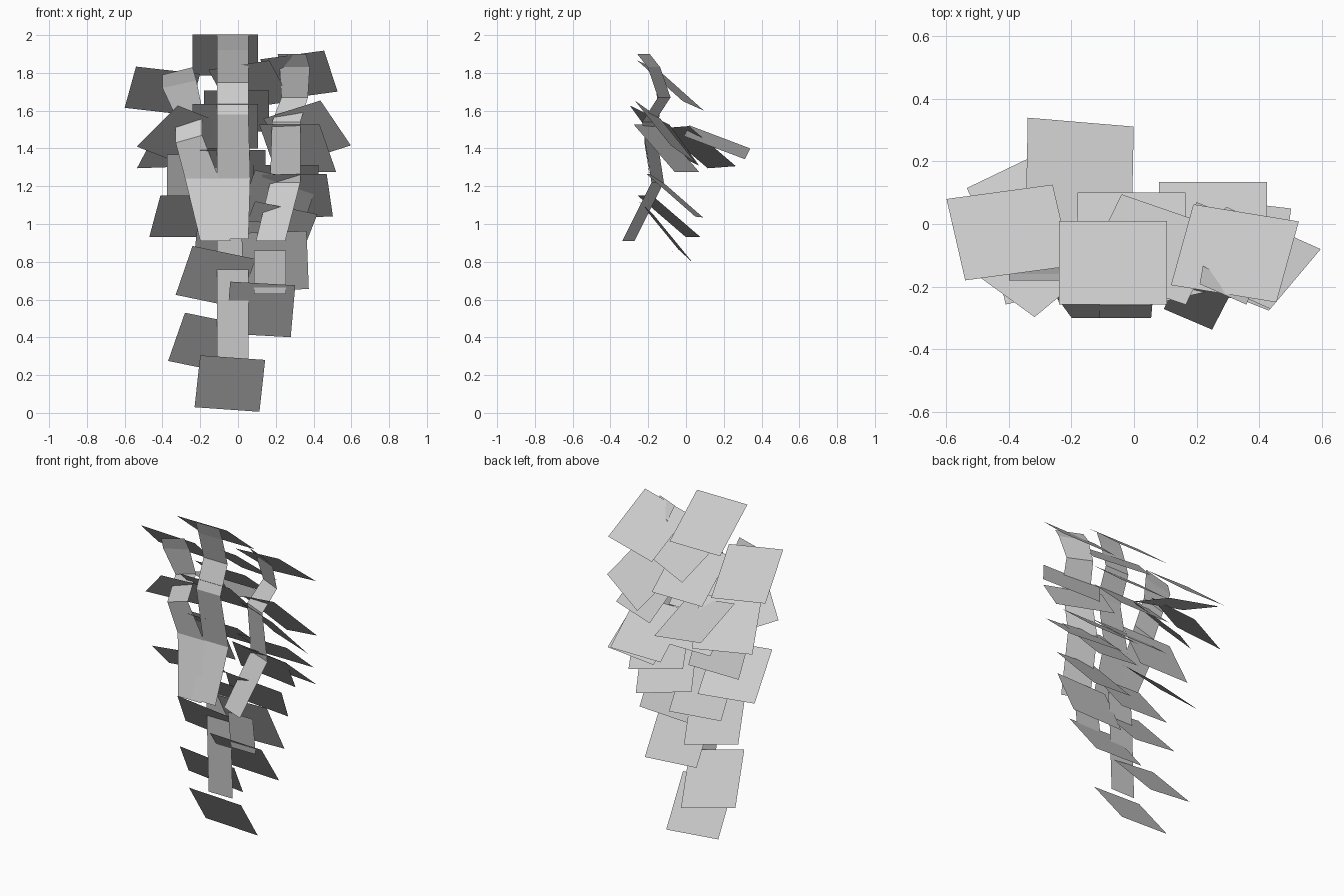
import bpy
from math import radians
from mathutils import Matrix, Vector

SIZE = 0.345


def make(name, verts, faces):
    me = bpy.data.meshes.new(name)
    me.from_pydata(verts, [], faces)
    ob = bpy.data.objects.new(name, me)
    bpy.context.collection.objects.link(ob)
    return ob


def leaf(name, x, y, z, roll, pitch, yaw):
    """Square leaf card placed by its lower left corner, sloping down to the back."""
    rot = (Matrix.Rotation(radians(yaw), 3, 'Z') @ Matrix.Rotation(radians(-pitch), 3, 'X')
           @ Matrix.Rotation(radians(roll), 3, 'Z'))
    o = Vector((x, y, z))
    u, v = rot @ Vector((SIZE, 0, 0)), rot @ Vector((0, -SIZE, 0))
    make(name, [o, o + v, o + u + v, o + u], [(0, 1, 2, 3)])


def strip(name, path, twist=0.0, slant=0.0):
    """Flat stem ribbon: rows of left x, right x, y, z; twist brings the right edge forward."""
    verts, faces = [], []
    for i, (xl, xr, y, z) in enumerate(path):
        s = slant if i < len(path) - 2 else 0
        verts += [(xl, y + twist, z - s), (xr, y - twist, z + s)]
    for i in range(0, 2 * len(path) - 2, 2):
        faces.append((i, i + 2, i + 3, i + 1))
    make(name, verts, faces)


# leaves along the lower trunk
lower = [
    (-.23, .013, .03, 5, 53, 0), (-.37, .045, .275, 15, 50, 0),
    (-.33, -.04, .625, 15, 51, 0), (-.065, -.01, .42, 4, 53, 0),
    (.03, -.075, .645, -2, 63, 0), (-.01, -.04, .865, 15, 50, 3),
    (-.24, 0, .76, 5, 53, 0), (-.47, 0, .93, 0, 40, 13),
    (.16, .09, 1.035, -1, 41, -6), (.08, .135, 1.09, 0, 40, 0),
    (-.375, .02, 1.06, 0, 63, 0), (-.20, .05, 1.17, 0, 40, 0),
    (.0, .03, 1.03, 15, 50, 0),
]
# leaves on the upper branches
upper = [
    (-.535, -.14, 1.41, 25, 44, 21), (-.535, .115, 1.295, -3, 38, 28),
    (-.60, .08, 1.615, 10, 40, 0), (.19, .063, 1.655, -12, 40, 0),
    (-.24, .01, 1.785, 0, 39, 0), (-.34, .34, 1.40, 25, 23, -28),
    (.295, .055, 1.32, -22, 48, -9), (.20, .07, 1.275, 0, 47, -22),
    (-.18, .10, 1.49, 0, 39, 0), (-.24, .02, 1.40, 0, 43, 0),
    (-.04, .095, 1.60, -13, 40, -9),
]
for i, p in enumerate(lower):
    leaf(f"lower_leaf_{i}", *p)
for i, p in enumerate(upper):
    leaf(f"upper_leaf_{i}", *p)

# stems
strip("trunk_stem", [(-.11, .055, -.16, .92), (-.11, .055, -.15, .79), (-.11, .055, -.13, .28)])
strip("middle_stem", [(-.11, .055, -.26, 2.0), (-.11, .055, -.23, 1.92), (-.11, .055, -.18, 1.75),
                      (-.11, .055, -.25, 1.58), (-.11, .065, -.185, 1.24), (-.11, .055, -.30, .92)])
strip("left_stem", [(-.40, -.24, -.18, 1.81), (-.40, -.22, -.16, 1.74), (-.33, -.19, -.14, 1.59),
                    (-.33, -.19, -.22, 1.45), (-.28, -.10, -.19, 1.24), (-.20, -.04, -.30, .91)],
      slant=.02)
strip("right_stem", [(.21, .36, -.225, 1.90), (.22, .38, -.17, 1.83), (.23, .37, -.115, 1.67),
                     (.18, .33, -.20, 1.54), (.17, .33, -.15, 1.22), (.095, .25, -.305, .91)],
      twist=.033)
strip("side_shoot", [(.085, .255, -.22, .86), (.085, .255, -.19, .63)])
